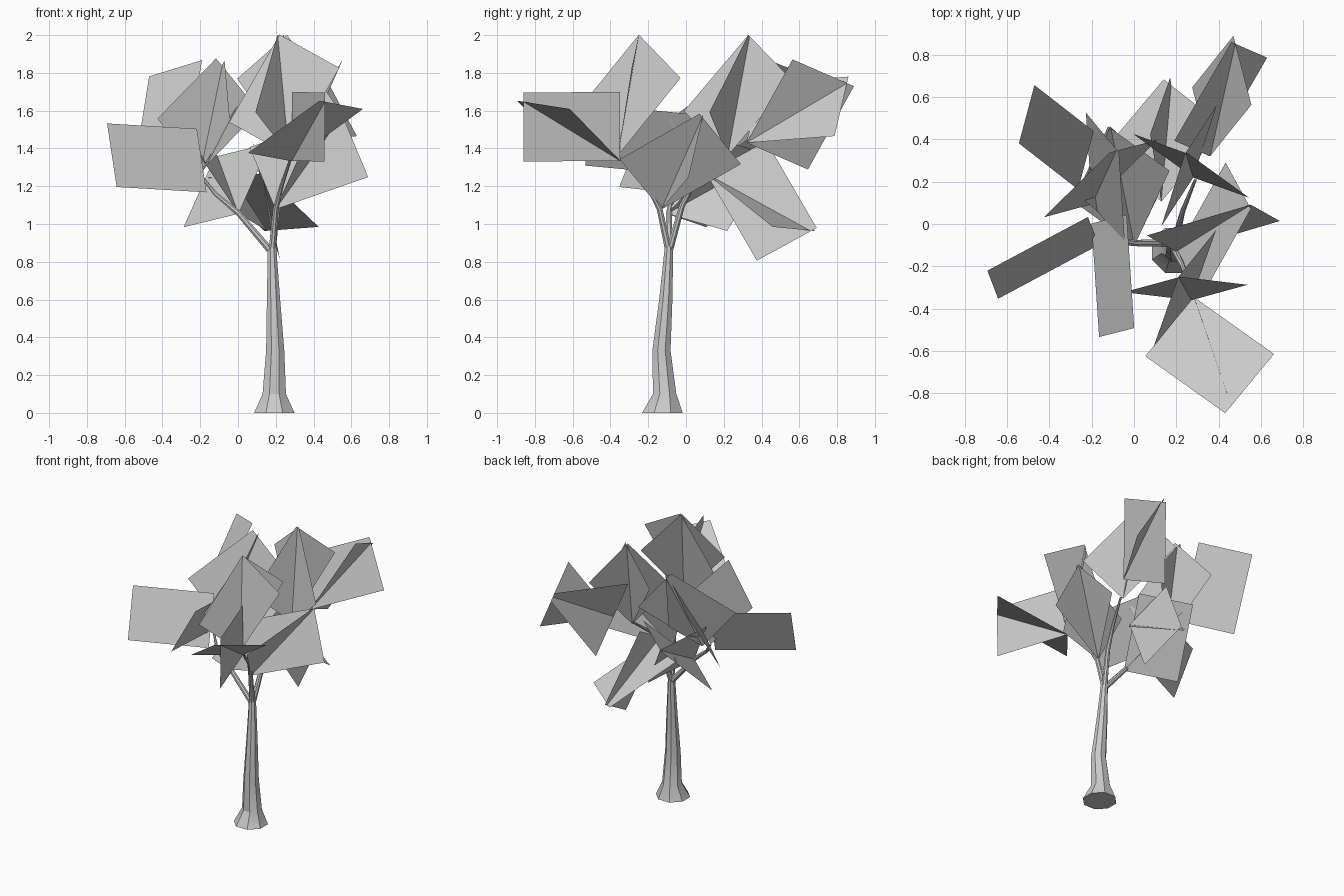
import bpy
import bmesh
import math
from mathutils import Vector

default_cube = bpy.data.objects.get("Cube")
if default_cube:
    bpy.data.objects.remove(default_cube, do_unlink=True)

LEAF_LENGTH = 0.54
LEAF_WIDTH = 0.365
SIDES = 8


def make_material(name, colour):
    material = bpy.data.materials.new(name)
    material.use_nodes = True
    material.diffuse_color = colour
    material.node_tree.nodes["Principled BSDF"].inputs["Base Color"].default_value = colour
    return material


grey = make_material("plain grey", (0.6, 0.6, 0.6, 1))


def finish(bm, name):
    mesh = bpy.data.meshes.new(name)
    bm.to_mesh(mesh)
    bm.free()
    mesh.materials.append(grey)
    obj = bpy.data.objects.new(name, mesh)
    bpy.context.collection.objects.link(obj)
    return obj


def tapered_limb(name, path, radii, level_rings=False):
    """Loft rings of the given radii along a path and cap both ends."""
    bm = bmesh.new()
    points = [Vector(p) for p in path]
    rings = []
    for i, (point, radius) in enumerate(zip(points, radii)):
        before, after = points[max(i - 1, 0)], points[min(i + 1, len(points) - 1)]
        along = Vector((0, 0, 1)) if level_rings else (after - before).normalized()
        across = Vector((0, 1, 0)).cross(along).normalized()
        other = along.cross(across)
        ring = []
        for k in range(SIDES):
            angle = math.tau * (k + 0.5) / SIDES
            offset = across * math.cos(angle) + other * math.sin(angle)
            ring.append(bm.verts.new(point + offset * radius))
        rings.append(ring)
    for low, high in zip(rings, rings[1:]):
        for k in range(SIDES):
            n = (k + 1) % SIDES
            bm.faces.new((low[k], low[n], high[n], high[k]))
    bm.faces.new(list(reversed(rings[0])))
    bm.faces.new(rings[-1])
    obj = finish(bm, name)
    bpy.ops.object.select_all(action="DESELECT")
    obj.select_set(True)
    bpy.context.view_layer.objects.active = obj
    bpy.ops.object.shade_smooth_by_angle(angle=math.radians(30))


def leaf_cards(name, base, *cards):
    """Rectangles with a corner at base; each has the tip opposite and a lean of its long edge."""
    bm = bmesh.new()
    base = Vector(base)
    diagonal = math.hypot(LEAF_LENGTH, LEAF_WIDTH)
    drop = LEAF_LENGTH * LEAF_WIDTH / diagonal
    for tip, lean in cards:
        tip, lean = Vector(tip), Vector(lean)
        axis = (tip - base).normalized()
        side = (lean - axis * lean.dot(axis)).normalized()
        middle = (base + tip) / 2
        start, end = middle - axis * diagonal / 2, middle + axis * diagonal / 2
        long_corner = start + axis * (LEAF_LENGTH ** 2 / diagonal) + side * drop
        short_corner = start + end - long_corner
        corners = (start, long_corner, end, short_corner)
        bm.faces.new([bm.verts.new(c) for c in corners])
    finish(bm, name)


# Trunk with a flared foot
tapered_limb(
    "trunk",
    [(0.192, -0.125, 0), (0.192, -0.113, 0.1), (0.197, -0.13, 0.33),
     (0.188, -0.107, 0.6), (0.18, -0.09, 0.88)],
    [0.116, 0.067, 0.052, 0.038, 0.024], level_rings=True)

# Three branches from the top of the trunk
fork = (0.18, -0.09, 0.85)
branch_radii = [0.02, 0.016, 0.012, 0.007]
tapered_limb("right_branch",
             [fork, (0, -0.09, 1.06), (-0.12, -0.07, 1.16), (-0.19, -0.01, 1.25)],
             branch_radii)
tapered_limb("back_branch",
             [fork, (0.21, -0.02, 1.1), (0.23, 0.06, 1.25), (0.29, 0.21, 1.37)],
             branch_radii)
tapered_limb("front_branch",
             [fork, (0.2, -0.14, 1.08), (0.23, -0.2, 1.2), (0.28, -0.35, 1.35)],
             branch_radii)

# Crossed leaf cards: base, then tip and lean of each card
leaf_cards("front_leaves", (0.285, -0.35, 1.335),
           ((0.46, -0.86, 1.695), (1, -3, -5)),
           ((0.43, -0.89, 1.65), (5, 2, 1)))
leaf_cards("front_top_leaves", (0.27, -0.36, 1.365),
           ((0.22, -0.25, 2), (7, 0, 1)),
           ((0.21, -0.25, 2), (3, 5, 0)))
leaf_cards("left_leaves", (0.2, -0.13, 1.08),
           ((0.55, 0.09, 1.575), (5, 0, -3)),
           ((0.55, 0.07, 1.58), (0, 3, -1)))
leaf_cards("back_top_leaves", (0.28, 0.22, 1.36),
           ((0.26, 0.33, 2), (-2, 1, 0)),
           ((0.24, 0.33, 2), (1, 2, 0)))
leaf_cards("back_leaves", (0.36, 0.32, 1.43),
           ((0.47, 0.89, 1.73), (1, -1, 2)),
           ((0.46, 0.86, 1.78), (2, 1, -2)))
leaf_cards("back_low_leaves", (0.13, 0.12, 1.26),
           ((0.17, 0.68, 0.985), (1, -2, -4)),
           ((0.14, 0.67, 0.97), (3, 0, -1)))
leaf_cards("right_top_leaves", (-0.2, 0.09, 1.27),
           ((-0.115, 0.34, 1.885), (2, 1, -1)),
           ((-0.07, 0.34, 1.87), (-1, 2, -1)))
leaf_cards("right_inner_leaves", (0, -0.09, 1.06),
           ((-0.12, 0.45, 1.35), (4, 0, 3)),
           ((-0.11, 0.45, 1.36), (-4, -3, 4)))

# Single leaf cards around the right branch
leaf_cards("right_front_leaf", (-0.2, 0, 1.26), ((0, -0.49, 1.63), (-1, -2, -2)))
leaf_cards("right_outer_leaf", (-0.17, -0.1, 1.17), ((-0.69, -0.22, 1.53), (-1, -2, -3)))
leaf_cards("right_back_leaf", (-0.265, 0.165, 1.41), ((-0.47, 0.655, 1.78), (4, -1, 4)))
